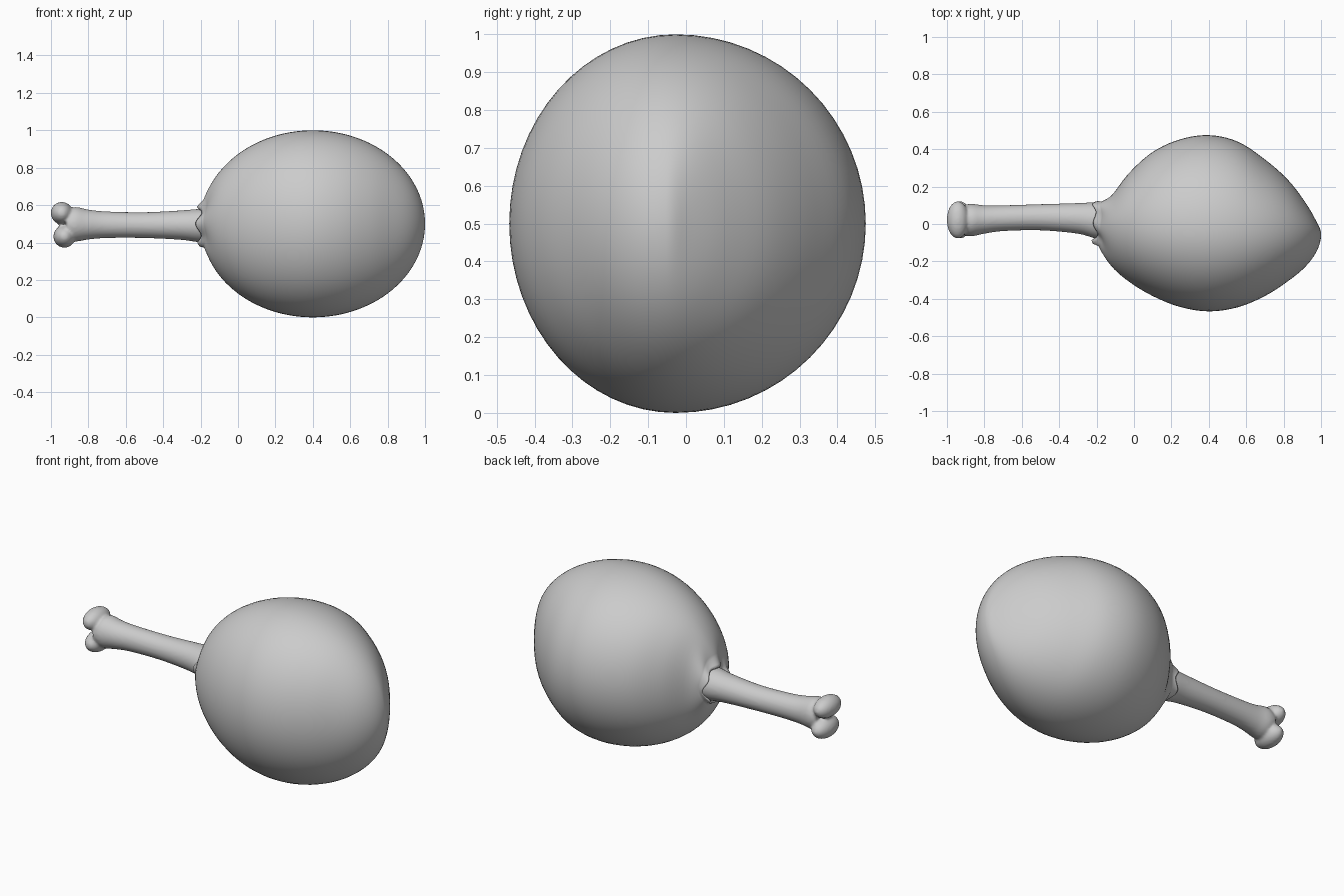
import bpy, bmesh, math

if "Cube" in bpy.data.objects:
    bpy.data.objects.remove(bpy.data.objects["Cube"])

N = 64


def spline(pts, n):
    """Catmull-Rom through tuples, n steps per span."""
    p = [pts[0]] + pts + [pts[-1]]
    out = []
    for i in range(1, len(p) - 2):
        for k in range(n):
            t = k / n
            out.append(tuple(
                0.5 * (2 * b + (c - a) * t + (2 * a - 5 * b + 4 * c - d) * t * t
                       + (3 * b - a - 3 * c + d) * t ** 3)
                for a, b, c, d in zip(p[i - 1], p[i], p[i + 1], p[i + 2])))
    out.append(pts[-1])
    return out


def loft(bm, rings, wobble=None):
    """Skin rings (x, y_mid, y_low, y_high, z_mid, half_height) along x."""
    loops = []
    for x, ym, lo, hi, zm, h in rings:
        loop = []
        for i in range(N):
            a = 2 * math.pi * i / N
            c, s = math.cos(a), math.sin(a)
            y = ym + c * ((hi - ym) if c > 0 else (ym - lo))
            dx = wobble(x, a) if wobble else 0
            loop.append(bm.verts.new((x + dx, y, zm + s * h)))
        loops.append(loop)
    for p, q in zip(loops, loops[1:]):
        for i in range(N):
            j = (i + 1) % N
            bm.faces.new((p[i], p[j], q[j], q[i]))
    bm.faces.new(loops[0][::-1])
    bm.faces.new(loops[-1])
    bmesh.ops.recalc_face_normals(bm, faces=bm.faces)


def finish(bm, name):
    me = bpy.data.meshes.new(name)
    bm.to_mesh(me)
    bm.free()
    for f in me.polygons:
        f.use_smooth = True
    ob = bpy.data.objects.new(name, me)
    bpy.context.collection.objects.link(ob)
    return ob


# Meat: lopsided egg, widths sampled every 15 degrees from the neck to the tip
low = [-.12, -.225, -.31, -.385, -.443, -.467, -.445, -.385, -.305, -.225, -.14, -.058]
high = [.12, .155, .275, .385, .452, .475, .44, .345, .235, .11, .005, -.052]
pts = [(15 * (i + 1), a, b) for i, (a, b) in enumerate(zip(low, high))]
rings = [(-.165, .02, -.06, .09, .49, .06),
         (-.198, .02, -.078, .115, .49, .088),
         (-.21, .02, -.088, .122, .49, .1),
         (-.203, .015, -.105, .122, .49, .113)]
for deg, a, b in spline(pts, 5):
    t = math.radians(deg)
    rings.append((.4 - .6 * math.cos(t), -.055 * deg / 180, a, b, .5,
                  max(.5 * math.sin(t), .003)))


def rim_wave(x, a):
    fade = math.exp(-max(x + .2, 0) / .035)
    return .012 * fade * (math.cos(5 * a + .6) + .5 * math.cos(3 * a))


bm = bmesh.new()
loft(bm, rings, rim_wave)
finish(bm, "meat")

# Bone shaft: flares toward both ends
shaft = [(-.05, .02, -.08, .115, .49, .085), (-.19, .02, -.08, .117, .49, .09),
         (-.3, .03, -.052, .112, .493, .079), (-.5, .036, -.034, .106, .493, .069),
         (-.7, .032, -.038, .1, .495, .071), (-.8, .026, -.052, .1, .496, .08),
         (-.87, .022, -.066, .108, .498, .092), (-.915, .022, -.06, .1, .498, .07)]
bm = bmesh.new()
loft(bm, spline(shaft, 6))

# Bone knuckles: two rounded knobs side by side
for x, z in ((-.942, .557), (-.928, .432)):
    made = bmesh.ops.create_uvsphere(bm, u_segments=32, v_segments=20, radius=1)
    for v in made["verts"]:
        v.co = (x + v.co.x * .059, .022 + v.co.y * .1, z + v.co.z * .06)
bone = finish(bm, "bone")

# Fuse knuckles and shaft into one soft surface
m = bone.modifiers.new("fuse", 'REMESH')
m.mode = 'VOXEL'
m.voxel_size = .008
m.use_smooth_shade = True
m = bone.modifiers.new("soften", 'SMOOTH')
m.factor = .5
m.iterations = 8
